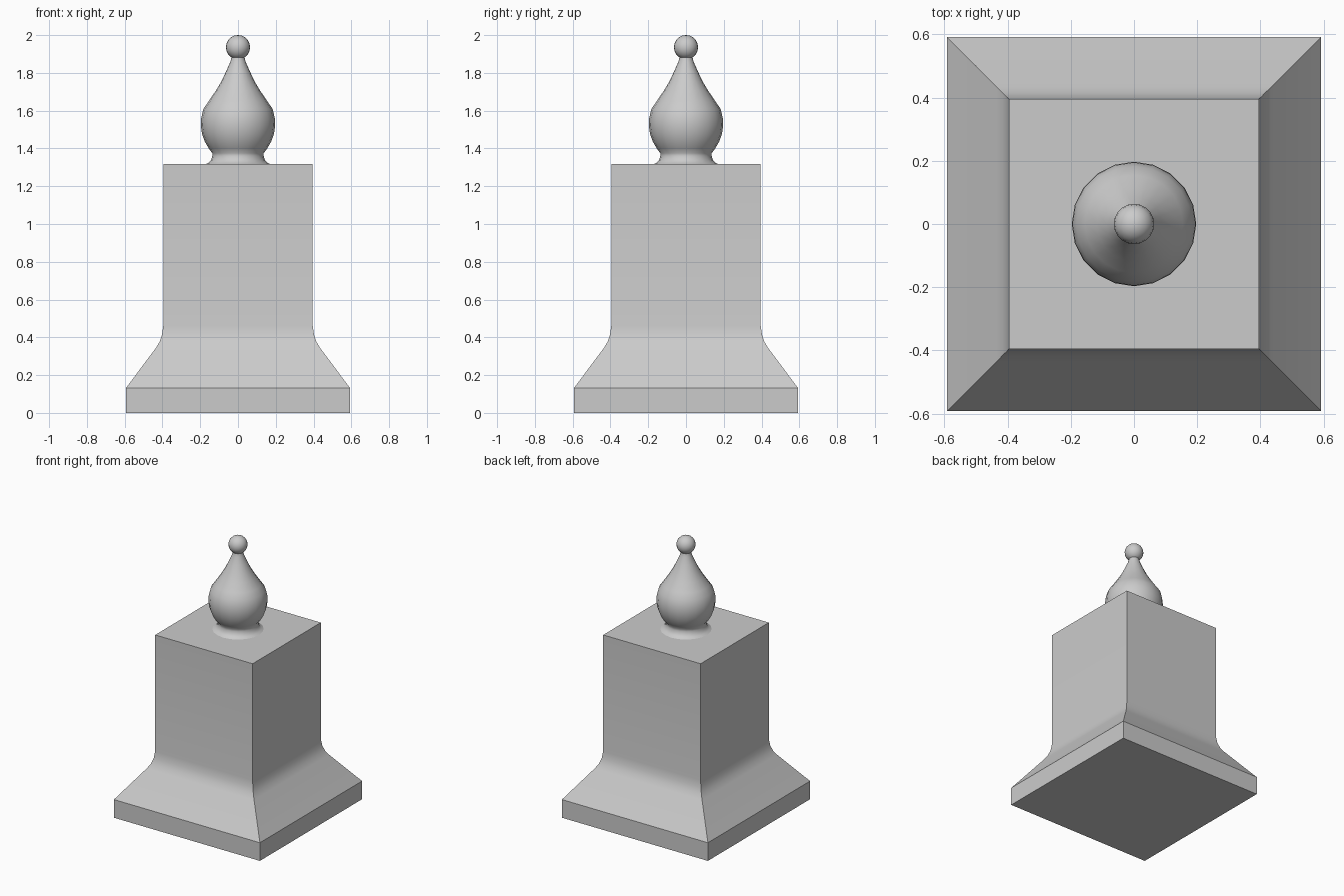
import bpy, bmesh, math

cube = bpy.data.objects.get("Cube")
if cube:
    bpy.data.objects.remove(cube, do_unlink=True)

stone = bpy.data.materials.new("grey stone")
stone.use_nodes = True
stone.diffuse_color = (0.6, 0.6, 0.6, 1)
stone.node_tree.nodes["Principled BSDF"].inputs["Base Color"].default_value = (0.6, 0.6, 0.6, 1)


def lathe(name, profile, sides, turn=0.0, scale=1.0, angle=35):
    """Sweep (radius, height) points round z; zero radius makes a pole."""
    bm = bmesh.new()
    rings = []
    for r, z in profile:
        if r == 0:
            rings.append([bm.verts.new((0, 0, z))] * sides)
            continue
        ring = []
        for i in range(sides):
            a = turn + math.tau * i / sides
            ring.append(bm.verts.new((r * scale * math.cos(a), r * scale * math.sin(a), z)))
        rings.append(ring)
    for low, high in zip(rings, rings[1:]):
        for i in range(sides):
            j = (i + 1) % sides
            corners = dict.fromkeys((low[i], low[j], high[j], high[i]))
            bm.faces.new(list(corners))
    # Close the open ends
    if profile[0][0]:
        bm.faces.new(rings[0][::-1])
    if profile[-1][0]:
        bm.faces.new(rings[-1])
    bmesh.ops.recalc_face_normals(bm, faces=bm.faces)
    mesh = bpy.data.meshes.new(name)
    bm.to_mesh(mesh)
    bm.free()
    mesh.materials.append(stone)
    obj = bpy.data.objects.new(name, mesh)
    bpy.context.collection.objects.link(obj)
    bpy.ops.object.select_all(action='DESELECT')
    obj.select_set(True)
    bpy.context.view_layer.objects.active = obj
    bpy.ops.object.shade_smooth_by_angle(angle=math.radians(angle))
    return obj


# Square pedestal: plinth, flared skirt and shaft, given as half widths
pedestal = [(0.592, 0), (0.592, 0.133), (0.434, 0.345), (0.415, 0.377),
            (0.402, 0.415), (0.395, 0.465), (0.395, 1.317)]
lathe("pedestal", pedestal, 4, math.pi / 4, math.sqrt(2))

# Turned finial: flared foot, neck, bulb and tapering stem
finial = [(0.175, 1.315), (0.155, 1.325), (0.142, 1.34), (0.136, 1.36),
          (0.136, 1.375), (0.155, 1.4), (0.175, 1.435), (0.19, 1.475),
          (0.197, 1.52), (0.195, 1.56), (0.183, 1.61), (0.155, 1.65),
          (0.118, 1.705), (0.088, 1.755), (0.062, 1.81), (0.04, 1.86),
          (0.034, 1.885), (0.034, 1.9)]
lathe("finial", finial, 20, angle=60)

# Ball at the tip
steps = 10
ball = [(0.064 * math.sin(math.pi * i / steps) if 0 < i < steps else 0,
         1.936 - 0.064 * math.cos(math.pi * i / steps)) for i in range(steps + 1)]
lathe("tip_ball", ball, 20, angle=60)
